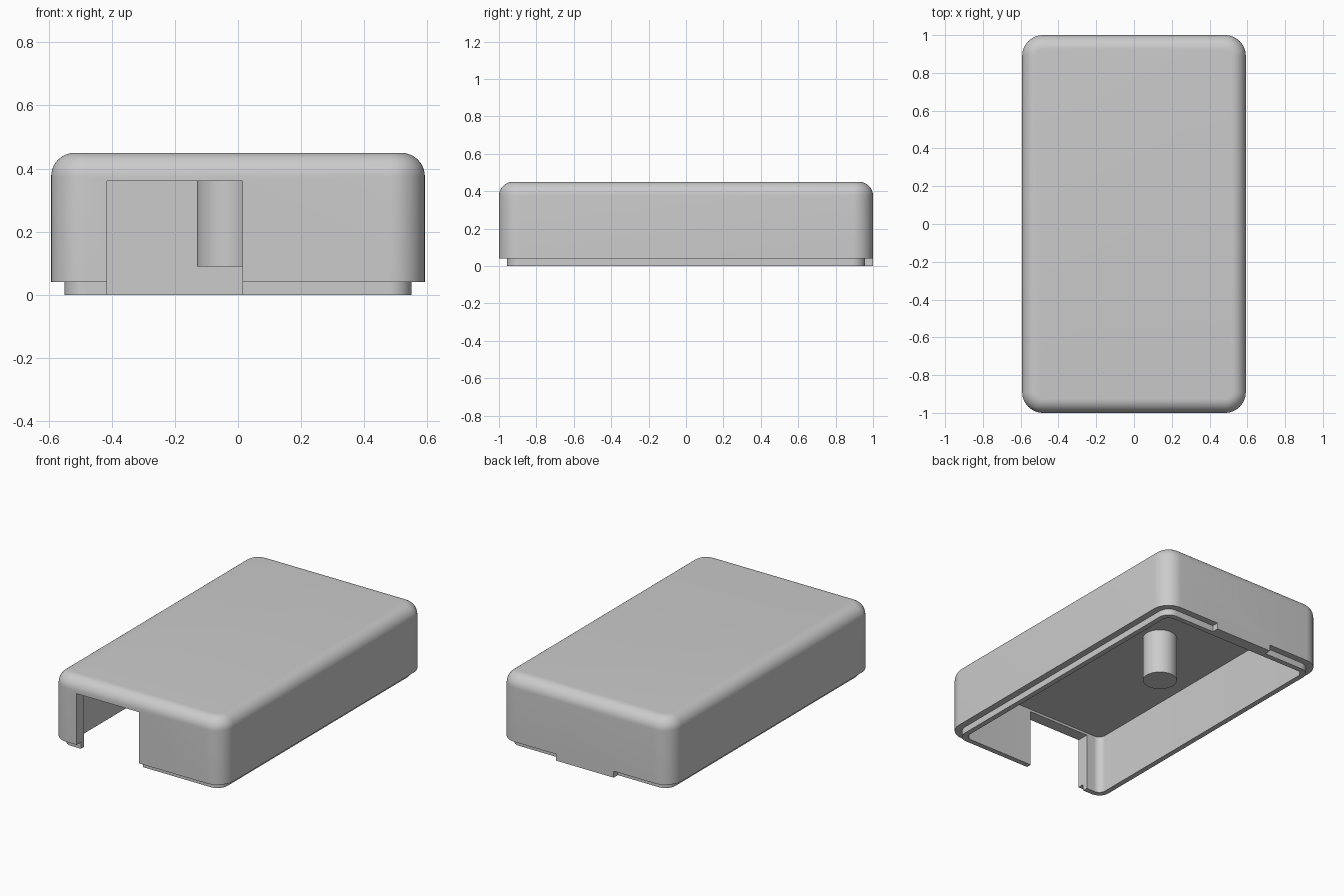
import bpy, bmesh
from math import sin, cos, pi

cube = bpy.data.objects.get("Cube")
if cube:
    bpy.data.objects.remove(cube, do_unlink=True)

HX, HY, TOP, R = 0.592, 1.0, 0.45, 0.11   # outer shell
EDGE, LEDGE, CEILING = 0.075, 0.04, 0.375
WALL, LIP = 0.075, 0.042

grey = bpy.data.materials.new("plain_grey")
grey.use_nodes = True
grey.diffuse_color = (0.6, 0.6, 0.6, 1)
grey.node_tree.nodes["Principled BSDF"].inputs["Base Color"].default_value = grey.diffuse_color


def make(name, bm):
    bmesh.ops.recalc_face_normals(bm, faces=bm.faces)
    mesh = bpy.data.meshes.new(name)
    bm.to_mesh(mesh)
    bm.free()
    mesh.materials.append(grey)
    obj = bpy.data.objects.new(name, mesh)
    bpy.context.collection.objects.link(obj)
    return obj


def box(name, lo, hi):
    bm = bmesh.new()
    bmesh.ops.create_cube(bm, size=1)
    for v in bm.verts:
        v.co = [(a + b) / 2 + c * (b - a) for a, b, c in zip(lo, hi, v.co)]
    return make(name, bm)


def ring(bm, inset, radius, z, steps=12):
    """Rounded rectangle of vertices, inset from the outer wall."""
    verts = []
    for k, (sx, sy) in enumerate([(1, 1), (-1, 1), (-1, -1), (1, -1)]):
        for i in range(steps + 1):
            a = (k + i / steps) * pi / 2
            verts.append(bm.verts.new((sx * (HX - inset - radius) + radius * cos(a),
                                       sy * (HY - inset - radius) + radius * sin(a), z)))
    return verts


def smooth(obj):
    bpy.ops.object.select_all(action="DESELECT")
    obj.select_set(True)
    bpy.context.view_layer.objects.active = obj
    bpy.ops.object.shade_smooth_by_angle(angle=0.5)


# Hollow shell: cavity, stepped lip, outer wall and rounded top edge
bm = bmesh.new()
rings = [ring(bm, WALL, 0.045, CEILING), ring(bm, WALL, 0.045, 0),
         ring(bm, LIP, 0.07, 0), ring(bm, LIP, 0.07, LEDGE), ring(bm, 0, R, LEDGE)]
for i in range(11):
    a = i / 10 * pi / 2
    d = EDGE * (1 - cos(a))
    rings.append(ring(bm, d, R - d, TOP - EDGE + EDGE * sin(a)))
for low, high in zip(rings, rings[1:]):
    for i in range(len(low)):
        j = (i + 1) % len(low)
        bm.faces.new((low[i], low[j], high[j], high[i]))
bm.faces.new(rings[0])
bm.faces.new(rings[-1])
shell = make("shell", bm)

# Front opening and rear tab
opening = box("opening_cutter", (-0.415, -1.2, -0.2), (0.015, -0.8, 0.36))
tab = box("rear_tab_helper", (-0.2, HY - 0.06, 0), (0.2, HY, 0.06))
for helper, operation in ((opening, "DIFFERENCE"), (tab, "UNION")):
    mod = shell.modifiers.new(helper.name, "BOOLEAN")
    mod.object, mod.operation, mod.solver = helper, operation, "EXACT"
    bpy.context.view_layer.objects.active = shell
    bpy.ops.object.modifier_apply(modifier=mod.name)
    bpy.data.objects.remove(helper, do_unlink=True)
smooth(shell)

# Round post hanging from the ceiling
bm = bmesh.new()
bmesh.ops.create_cone(bm, cap_ends=True, segments=48, radius1=0.1, radius2=0.1, depth=0.3)
bmesh.ops.translate(bm, verts=bm.verts, vec=(-0.03, 0.2, 0.24))
smooth(make("inner_post", bm))
